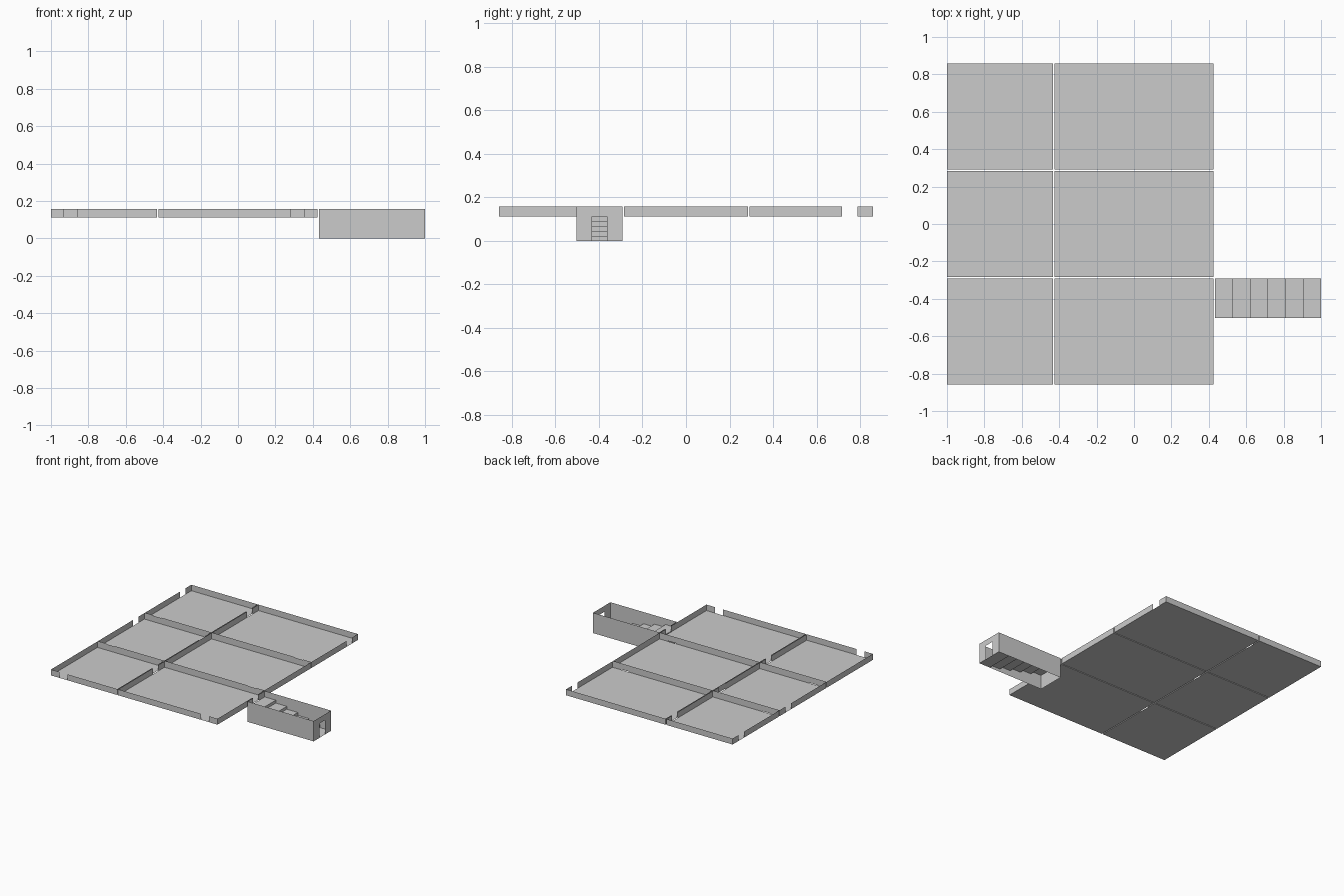
import bpy

if "Cube" in bpy.data.objects:
    bpy.data.objects.remove(bpy.data.objects["Cube"])

T = 2 / 28.2          # one floor tile
GAP = T * 0.1         # slit between neighbouring rooms
FLOOR, TOP = 0.111, 0.157

stone = bpy.data.materials.new("light_grey_stone")
stone.diffuse_color = (0.6, 0.6, 0.6, 1)
stone.use_nodes = True
stone.node_tree.nodes["Principled BSDF"].inputs["Base Color"].default_value = stone.diffuse_color


def make(name, quads):
    verts = [v for q in quads for v in q]
    faces = [tuple(range(4 * i, 4 * i + 4)) for i in range(len(quads))]
    me = bpy.data.meshes.new(name)
    me.from_pydata(verts, [], faces)
    me.materials.append(stone)
    ob = bpy.data.objects.new(name, me)
    bpy.context.collection.objects.link(ob)


def flat(x0, x1, y0, y1, z):
    return [(x0, y0, z), (x1, y0, z), (x1, y1, z), (x0, y1, z)]


def wall(a, b, z0, z1):
    return [(*a, z0), (*b, z0), (*b, z1), (*a, z1)]


def wall_x(x, y0, y1, z0, z1, door=False):
    """Wall along y; the doorway sits one tile in from its back end."""
    spans = [(y0, y1 - 2 * T), (y1 - T, y1)] if door else [(y0, y1)]
    return [wall((x, a), (x, b), z0, z1) for a, b in spans]


def wall_y(y, x0, x1, door=None):
    """Wall along x; door is the start of the doorway."""
    spans = [(x0, x1)] if door is None else [(x0, door), (door + T, x1)]
    return [wall((a, y), (b, y), FLOOR, TOP) for a, b in spans]


# Six rooms: three rows of a small left room and a wide right room
rows = ["front", "middle", "back"]
columns = [("left", -1, 8, 1), ("right", -1 + 8 * T + GAP, 12, 10)]
for r, row in enumerate(rows):
    y0 = -12.1 * T + r * (8 * T + GAP)
    y1 = y0 + 8 * T
    for col, x0, width, door_tile in columns:
        x1 = x0 + width * T
        if col == "left":
            door_l, door_r = r > 0, True
        else:
            door_l, door_r = r != 1, r != 1
        quads = [flat(x0, x1, y0, y1, FLOOR)]
        quads += wall_x(x0, y0, y1, FLOOR, TOP, door_l)
        quads += wall_x(x1, y0, y1, FLOOR, TOP, door_r)
        quads += wall_y(y0, x0, x1, x0 + door_tile * T)
        quads += wall_y(y1, x0, x1)
        make(f"{row}_{col}_room", quads)

# Staircase corridor beside the front right room
sx0, sx1 = 1 - 8 * T, 1
sy1 = -12.1 * T + 8 * T
sy0 = sy1 - 3 * T
steps = 6
run, rise = (sx1 - sx0) / steps, FLOOR / (steps - 1)
quads = []
for i in range(steps):
    x, z = sx0 + i * run, FLOOR - i * rise
    quads.append(flat(x, x + run, sy0, sy1, z))
    if i:
        quads.append(wall((x, sy0), (x, sy1), z, z + rise))
make("stairs", quads)

# Corridor walls: sides, room end with doorway on top, outer end with doorway below
quads = [wall((sx0, y), (sx1, y), 0, TOP) for y in (sy0, sy1)]
quads += wall_x(sx0, sy0, sy1, 0, FLOOR)
quads += wall_x(sx0, sy0, sy1, FLOOR, TOP, True)
quads += wall_x(sx1, sy0, sy1, 0, FLOOR, True)
quads += wall_x(sx1, sy0, sy1, FLOOR, TOP)
make("stair_corridor_walls", quads)
